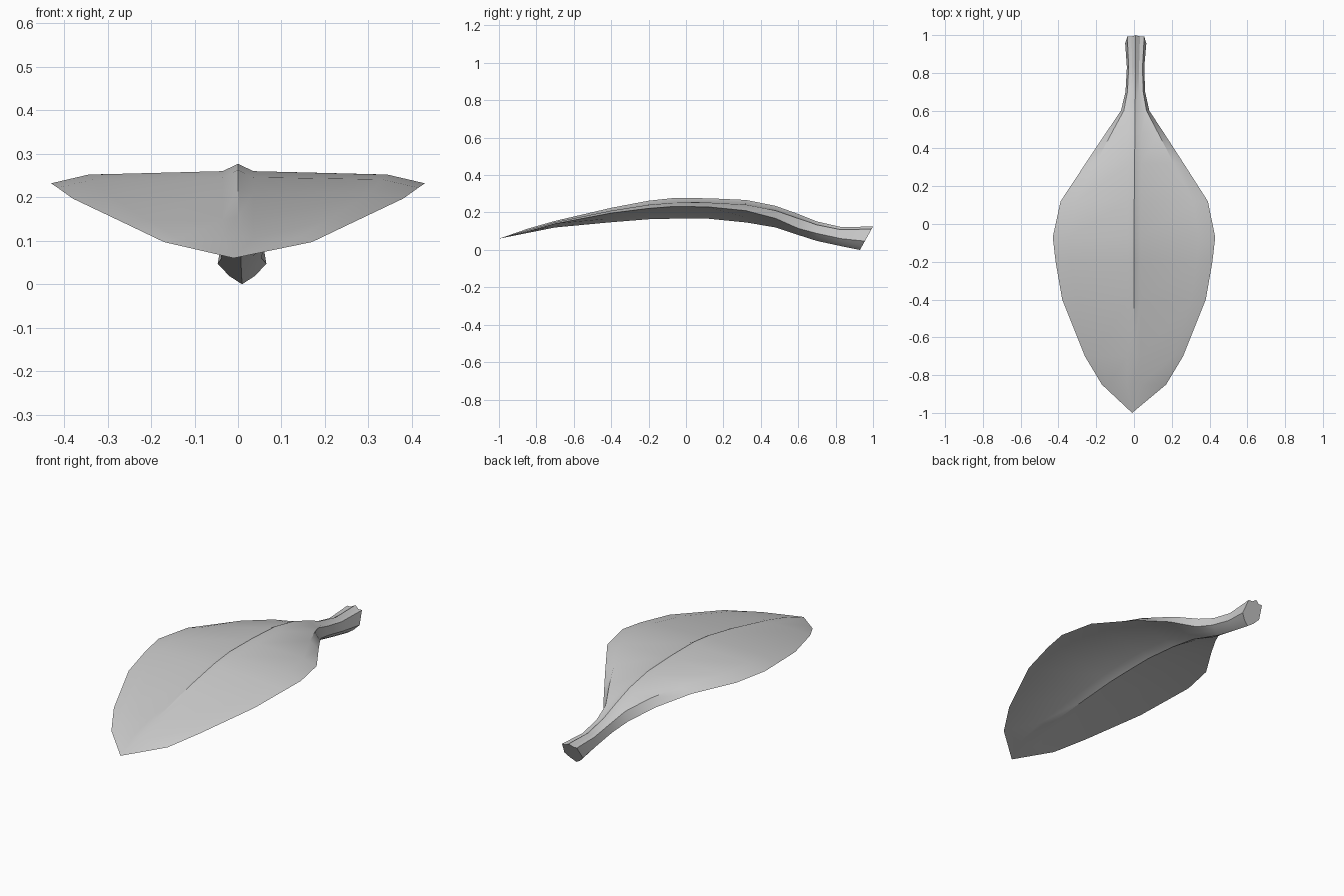
import bpy, bmesh

if "Cube" in bpy.data.objects:
    bpy.data.objects.remove(bpy.data.objects["Cube"])

# Leaf stations: y, half width, ridge z, inner crease z, edge z, keel z, end slant
STATIONS = [
    (-0.85, 0.17, 0.112, 0.105, 0.097, 0.090, 0),
    (-0.70, 0.26, 0.155, 0.148, 0.140, 0.120, 0),
    (-0.40, 0.38, 0.225, 0.210, 0.197, 0.148, 0),
    (-0.20, 0.415, 0.263, 0.241, 0.222, 0.164, 0),
    (-0.07, 0.43, 0.277, 0.252, 0.232, 0.167, 0),
    (0.12, 0.39, 0.276, 0.253, 0.230, 0.167, 0),
    (0.32, 0.26, 0.267, 0.242, 0.210, 0.147, 0),
    (0.48, 0.155, 0.235, 0.210, 0.168, 0.120, 0),
    (0.60, 0.075, 0.192, 0.168, 0.115, 0.080, 0),
    (0.70, 0.052, 0.152, 0.134, 0.088, 0.048, 0),
    (0.83, 0.046, 0.122, 0.108, 0.060, 0.020, 0),
    (0.93, 0.056, 0.125, 0.112, 0.047, 0.000, 0.56),
]


def section(y, w, ridge, inner, edge, keel, slant):
    """Closed cross-section: raised midrib on top, thin edge, keel below."""
    r = min(0.035, 0.4 * w)
    rib = max(ridge - 0.017, inner)
    under = keel + 0.4 * (edge - keel)
    half = [(r, rib), (0.8 * w, inner), (w, edge), (1.3 * r, under)]
    pts = [(0, ridge)] + half + [(0, keel)] + [(-x, z) for x, z in reversed(half)]
    cx = 0.01 * max(0, y)
    return [(x + cx, y + slant * (z - keel), z) for x, z in pts]


# Leaf blade and stalk, lofted as one skin
bm = bmesh.new()
rings = [[bm.verts.new(p) for p in section(*s)] for s in STATIONS]
n = len(rings[0])
tip = bm.verts.new((-0.01, -1.0, 0.06))
for i in range(n):
    j = (i + 1) % n
    bm.faces.new((tip, rings[0][i], rings[0][j]))
    for a, b in zip(rings, rings[1:]):
        bm.faces.new((a[i], b[i], b[j], a[j]))

# Cut end of the stalk
bm.faces.new(rings[-1])
bmesh.ops.recalc_face_normals(bm, faces=bm.faces[:])

mesh = bpy.data.meshes.new("leaf")
bm.to_mesh(mesh)
bm.free()
leaf = bpy.data.objects.new("leaf", mesh)
bpy.context.collection.objects.link(leaf)
bpy.context.view_layer.objects.active = leaf
leaf.select_set(True)
bpy.ops.object.shade_smooth_by_angle(angle=0.5)
